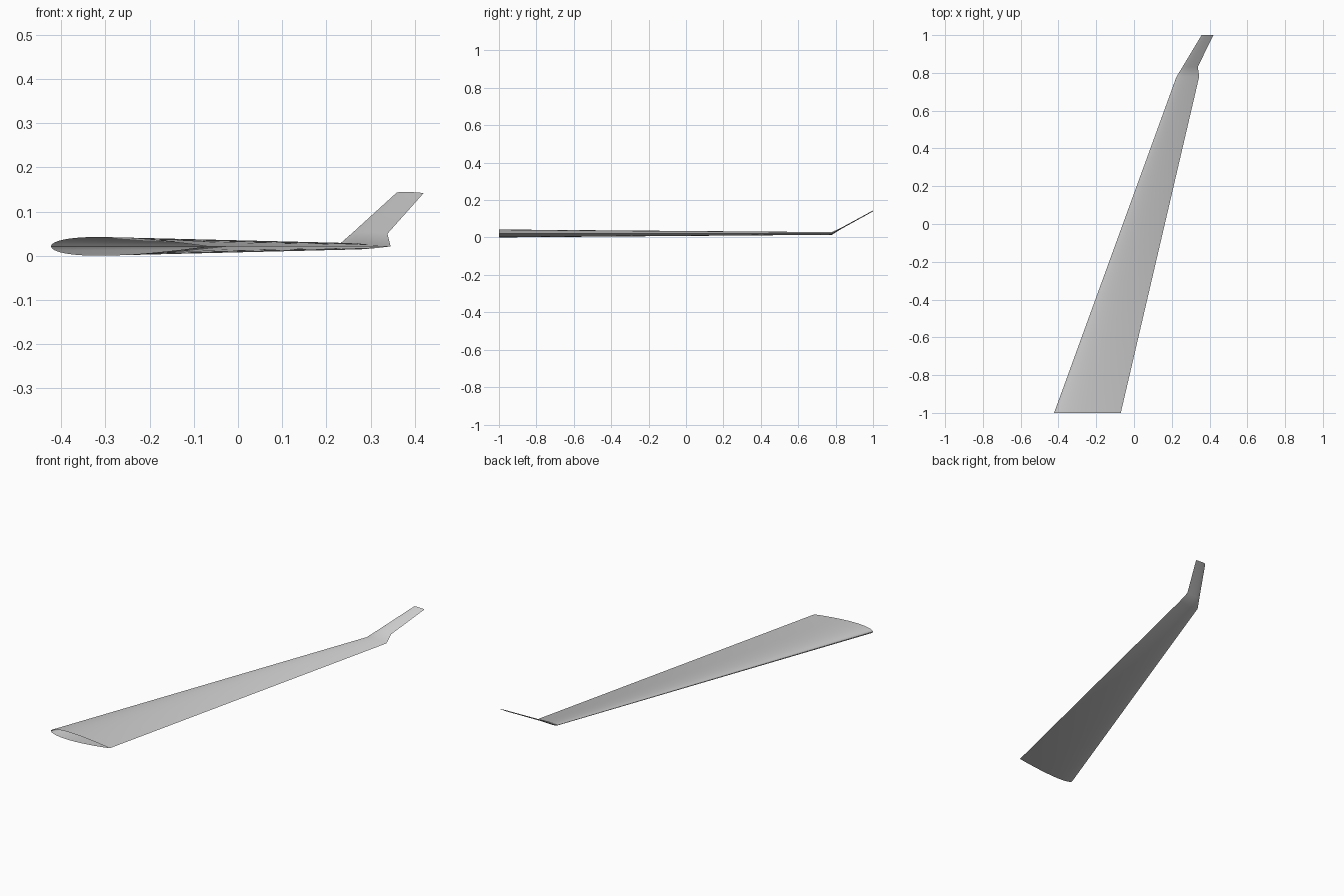
import bpy
import bmesh
import math

cube = bpy.data.objects.get("Cube")
if cube:
    bpy.data.objects.remove(cube, do_unlink=True)


def make_material(name, colour):
    mat = bpy.data.materials.new(name)
    mat.use_nodes = True
    mat.diffuse_color = colour
    mat.node_tree.nodes["Principled BSDF"].inputs["Base Color"].default_value = colour
    return mat


def half_thickness(t, ratio):
    """Symmetric aerofoil half thickness at chord fraction t."""
    return 5 * ratio * (0.2969 * math.sqrt(t) - 0.126 * t - 0.3516 * t ** 2
                        + 0.2843 * t ** 3 - 0.1036 * t ** 4)


def aerofoil(lead, trail, y, z, ratio, steps=20):
    """Closed loop of points: nose, over the top to the tail, back underneath."""
    chord = trail - lead
    points = []
    for i in range(2 * steps):
        t = (1 - math.cos(math.pi * i / steps)) / 2
        side = 1 if i <= steps else -1
        height = 0 if i in (0, steps) else side * chord * half_thickness(t, ratio)
        points.append((lead + chord * t, y, z + height))
    return points


def loft(name, sections, mat):
    """Open-ended skin through the sections."""
    bm = bmesh.new()
    rings = [[bm.verts.new(p) for p in aerofoil(*s)] for s in sections]
    for a, b in zip(rings, rings[1:]):
        for i in range(len(a)):
            j = (i + 1) % len(a)
            bm.faces.new((a[i], a[j], b[j], b[i]))
    bmesh.ops.recalc_face_normals(bm, faces=bm.faces)
    mesh = bpy.data.meshes.new(name)
    bm.to_mesh(mesh)
    bm.free()
    mesh.materials.append(mat)
    obj = bpy.data.objects.new(name, mesh)
    bpy.context.collection.objects.link(obj)
    bpy.ops.object.select_all(action='DESELECT')
    obj.select_set(True)
    bpy.context.view_layer.objects.active = obj
    bpy.ops.object.shade_smooth_by_angle(angle=math.radians(45))
    return obj


grey = make_material("light grey", (0.6, 0.6, 0.6, 1))

# Swept tapered wing running into an upturned winglet:
# leading x, trailing x, y, z, thickness ratio
loft("wing_with_winglet", [
    (-0.423, -0.07, -1.0, 0.0215, 0.12),
    (0.225, 0.345, 0.78, 0.0215, 0.12),
    (0.257, 0.338, 0.832, 0.05, 0.085),
    (0.358, 0.42, 1.0, 0.142, 0.085),
], grey)
